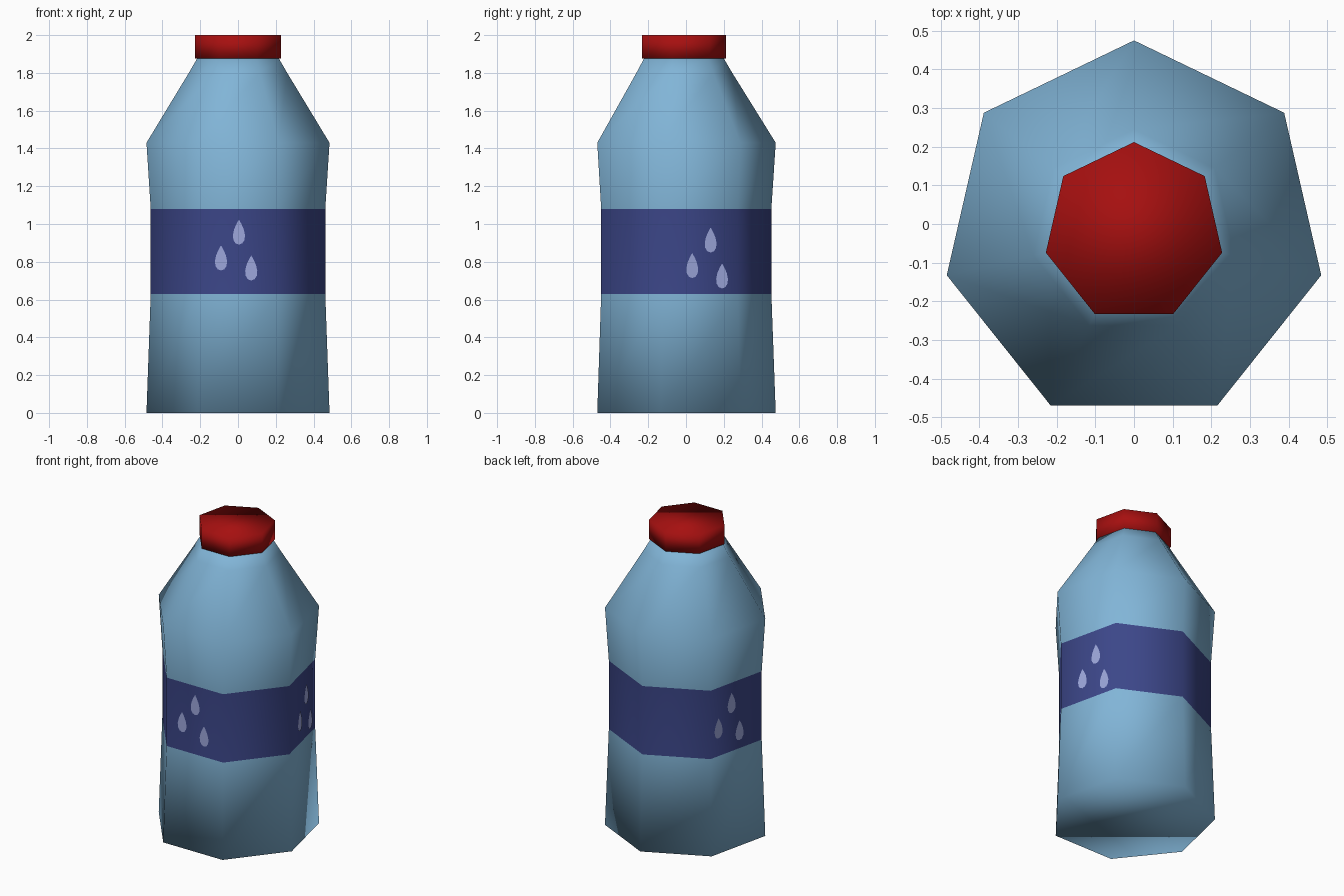
import bpy, bmesh
from math import pi, sin, cos, radians
from mathutils import Vector

if "Cube" in bpy.data.objects:
    bpy.data.objects.remove(bpy.data.objects["Cube"], do_unlink=True)

SIDES = 7
CENTRE_Y = -0.022
LABEL_R, LABEL_LOW, LABEL_HIGH = 0.474, 0.63, 1.08


def material(name, rgb):
    mat = bpy.data.materials.new(name)
    mat.use_nodes = True
    mat.diffuse_color = (*rgb, 1)
    bsdf = mat.node_tree.nodes["Principled BSDF"]
    bsdf.inputs["Base Color"].default_value = (*rgb, 1)
    return mat


blue = material("light blue plastic", (0.22, 0.46, 0.68))
navy = material("navy label", (0.045, 0.062, 0.25))
lilac = material("pale lilac drops", (0.34, 0.39, 0.72))
red = material("red cap", (0.38, 0.005, 0.005))


def add_object(name, bm, mats, smooth):
    bmesh.ops.recalc_face_normals(bm, faces=bm.faces)
    mesh = bpy.data.meshes.new(name)
    for face in bm.faces:
        face.smooth = smooth
    bm.to_mesh(mesh)
    bm.free()
    for mat in mats:
        mesh.materials.append(mat)
    obj = bpy.data.objects.new(name, mesh)
    bpy.context.collection.objects.link(obj)
    return obj


def lathe(name, profile, mats):
    """Seven-sided closed solid from (radius, height) pairs."""
    bm = bmesh.new()
    rings = []
    for r, z in profile:
        angles = [pi / 2 + 2 * pi * i / SIDES for i in range(SIDES)]
        rings.append([bm.verts.new((r * cos(a), CENTRE_Y + r * sin(a), z)) for a in angles])
    for low, high in zip(rings, rings[1:]):
        for i in range(SIDES):
            j = (i + 1) % SIDES
            bm.faces.new((low[i], low[j], high[j], high[i]))
    bm.faces.new(rings[0][::-1])
    bm.faces.new(rings[-1])
    return add_object(name, bm, mats, True)


# Bottle with the label band coloured by height
bottle = lathe("bottle", [(0.497, 0), (LABEL_R, LABEL_LOW), (LABEL_R, LABEL_HIGH),
                          (0.497, 1.43), (0.267, 1.8), (0.222, 1.876)], [blue, navy])
for poly in bottle.data.polygons:
    if LABEL_LOW < poly.center.z < LABEL_HIGH:
        poly.material_index = 1

# Screw cap
lathe("cap", [(0.234, 1.875), (0.234, 2)], [red])


# Water drops: thin plates on three label panels
def water_drops(name, angle, spots):
    out = Vector((cos(angle), sin(angle), 0))
    side = Vector((-sin(angle), cos(angle), 0))
    base = Vector((0, CENTRE_Y, 0)) + out * (LABEL_R * cos(pi / SIDES) + 0.004)
    bm = bmesh.new()
    steps = 14
    for across, height in spots:
        verts = []
        for i in range(steps):
            t = 2 * pi * i / steps
            # teardrop outline: pointed top, round bottom
            x = 0.042 * sin(t) * sin(t / 2)
            z = 0.066 * cos(t)
            verts.append(bm.verts.new(base + side * (across + x) + Vector((0, 0, height + z))))
        bm.faces.new(verts)
    obj = add_object(name, bm, [lilac], False)
    for poly in obj.data.polygons:
        if poly.normal.dot(out) < 0:
            poly.flip()


water_drops("front_drops", radians(-90), [(0.005, 0.957), (-0.09, 0.82), (0.07, 0.767)])
water_drops("left_drops", pi / 14, [(0.058, 0.915), (-0.042, 0.78), (0.12, 0.725)])
water_drops("right_drops", pi - pi / 14, [(-0.04, 0.95), (-0.145, 0.815), (0.024, 0.75)])
